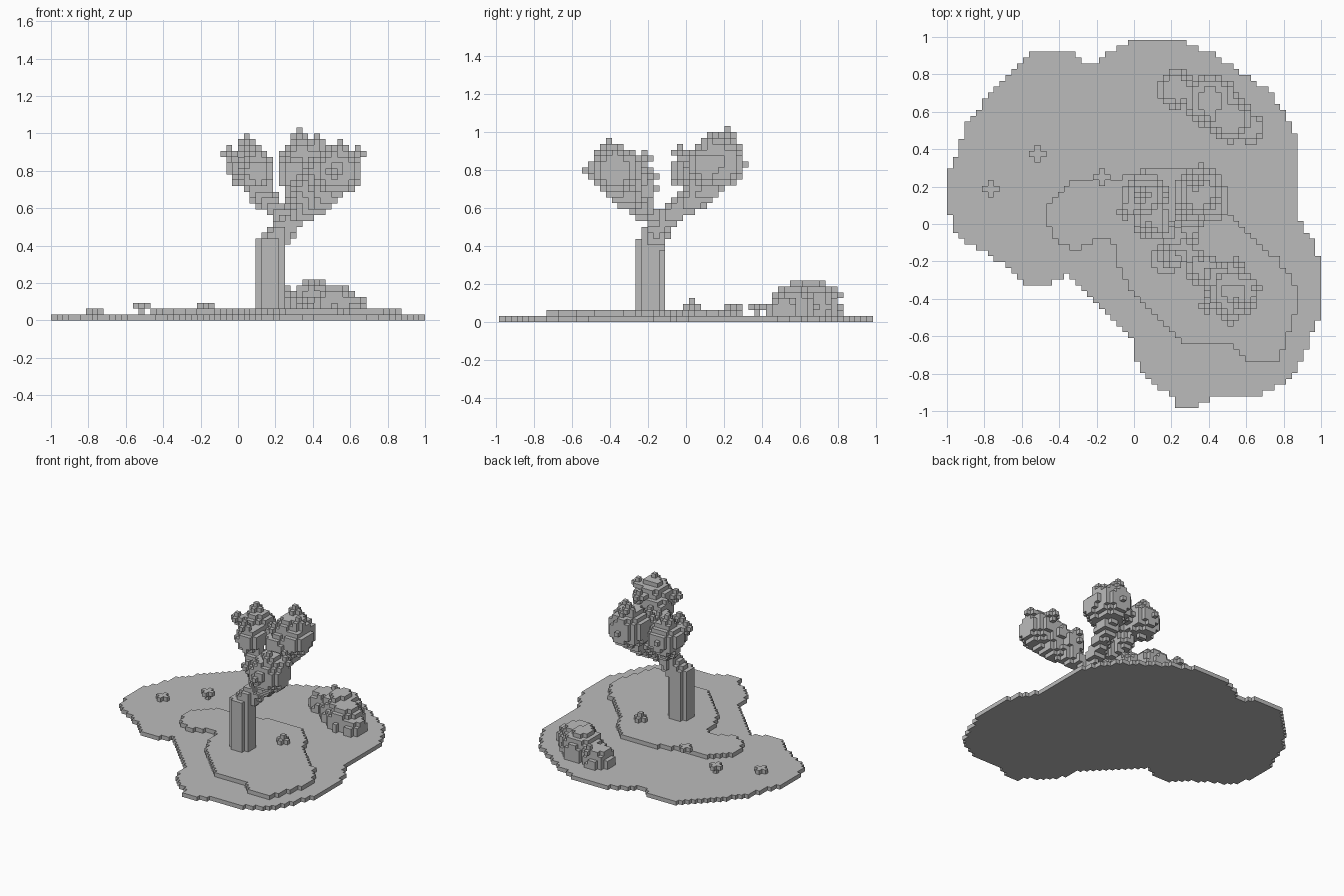
import bpy, bmesh, math
from mathutils import Vector
from mathutils.geometry import intersect_point_line

cube = bpy.data.objects.get("Cube")
if cube:
    bpy.data.objects.remove(cube)

V = 1 / 32                                  # edge of one block
ORIGIN = Vector((-1, -63 / 64, 0))          # corner of the block grid

grey = bpy.data.materials.new("plain_grey")
grey.use_nodes = True
tone = (0.5, 0.5, 0.5, 1)
grey.diffuse_color = tone
grey.node_tree.nodes["Principled BSDF"].inputs["Base Color"].default_value = tone


def cell(p):
    return tuple(math.floor(c / V) for c in Vector(p) - ORIGIN)


def centre(c):
    return ORIGIN + Vector([n + 0.5 for n in c]) * V


def cells_in(low, high, test):
    """All grid cells in a box whose centre passes the test."""
    a, b = cell(low), cell(high)
    return {(i, j, k)
            for i in range(a[0], b[0] + 1)
            for j in range(a[1], b[1] + 1)
            for k in range(max(a[2], 0), b[2] + 1)
            if test(centre((i, j, k)))}


def blob(p, r, rz=None):
    p, size = Vector(p), Vector((r, r, rz or r))
    return cells_in(p - size, p + size,
                    lambda q: sum(((q[n] - p[n]) / size[n]) ** 2 for n in range(3)) <= 1)


def limb(a, b, ra, rb):
    """A tapering round stroke between two points."""
    a, b = Vector(a), Vector(b)
    pad = Vector((ra, ra, ra))
    low = Vector(map(min, a, b)) - pad
    high = Vector(map(max, a, b)) + pad

    def inside(q):
        t = min(max(intersect_point_line(q, a, b)[1], 0), 1)
        return (q - a.lerp(b, t)).length <= ra + (rb - ra) * t
    return cells_in(low, high, inside)


def plus(p, solid=True):
    """A cross of blocks, with arms up and down when solid."""
    i, j, k = cell(p)
    out = {(i, j, k), (i + 1, j, k), (i - 1, j, k), (i, j + 1, k), (i, j - 1, k)}
    return out | {(i, j, k + 1), (i, j, k - 1)} if solid else out


def slab(outline, layer):
    """One layer of blocks inside a closed outline."""
    def inside(q):
        hit = False
        for (x1, y1), (x2, y2) in zip(outline, outline[1:] + outline[:1]):
            if (y1 > q.y) != (y2 > q.y) and q.x < x1 + (q.y - y1) * (x2 - x1) / (y2 - y1):
                hit = not hit
        return hit
    z = (layer + 0.5) * V
    return cells_in((-1, -1, z), (1, 1, z), inside)


def build(name, cells, merge=False):
    """Make a mesh from the exposed sides of a set of cells."""
    bm = bmesh.new()
    corners = {}

    def vert(c):
        if c not in corners:
            corners[c] = bm.verts.new(ORIGIN + Vector(c) * V)
        return corners[c]

    for c in sorted(cells):
        for axis in range(3):
            for side in (0, 1):
                near = list(c)
                near[axis] += 2 * side - 1
                if tuple(near) in cells:
                    continue
                u, w = (axis + 1) % 3, (axis + 2) % 3
                ring = []
                for du, dw in ((0, 0), (1, 0), (1, 1), (0, 1)):
                    p = list(c)
                    p[axis] += side
                    p[u] += du
                    p[w] += dw
                    ring.append(vert(tuple(p)))
                bm.faces.new(ring if side else ring[::-1])
    if merge:
        bmesh.ops.dissolve_limit(bm, angle_limit=0.01, verts=bm.verts, edges=bm.edges)
    mesh = bpy.data.meshes.new(name)
    bm.to_mesh(mesh)
    bm.free()
    mesh.materials.append(grey)
    bpy.context.collection.objects.link(bpy.data.objects.new(name, mesh))


# Ground plate and raised mound
ground = [(-.54, .93), (-.32, .93), (-.25, .84), (-.12, .92), (0, .99), (.21, .99),
          (.43, .91), (.73, .7), (.87, .48), (.88, .03), (.95, -.08), (1, -.22),
          (1, -.47), (.9, -.73), (.8, -.86), (.65, -.92), (.37, -.94), (.35, -.99),
          (.25, -.99), (.17, -.9), (.03, -.8), (0, -.64), (-.18, -.45), (-.36, -.26),
          (-.45, -.33), (-.57, -.33), (-.72, -.2), (-.94, -.07), (-1, .07), (-1, .25),
          (-.88, .56), (-.72, .76)]
mound = [(-.47, .08), (-.37, .21), (-.2, .25), (-.05, .25), (.1, .3), (.35, .28),
         (.47, .15), (.51, .05), (.67, -.1), (.78, -.2), (.87, -.35), (.87, -.47),
         (.8, -.64), (.79, -.73), (.6, -.73), (.53, -.65), (.25, -.63), (.12, -.5),
         (-.03, -.35), (-.09, -.2), (-.09, -.1), (-.2, -.08), (-.28, -.13),
         (-.4, -.12), (-.47, 0)]
build("ground", slab(ground, 0), True)
build("mound", slab(mound, 1), True)

# Trunk, bending into three limbs
base = Vector((.172, -.187, 0))
trunk = cells_in((.1, -.26, 2.5 * V), (.24, -.12, .42),
                 lambda q: (q - base).xy.length < .08)
fork = (.27, -.14, .52)
trunk |= limb((.18, -.18, .4), fork, .075, .06)
for tip, r in (((.12, .04, .68), .06), ((.34, .12, .7), .07), ((.48, -.33, .68), .075)):
    trunk |= limb(fork, tip, .045, r)
build("trunk_and_limbs", trunk)

# Leaf crowns, each a group of blobs with knobs on the outside
crowns = {
    "crown_right": ([((.06, .15, .82), .12), ((.1, .02, .79), .1)],
                    [(.04, .15, .94), (-.05, .06, .89), (.08, -.02, .9), (.05, .26, .83)]),
    "crown_back": ([((.35, .17, .84), .14), ((.3, .06, .78), .09), ((.41, .11, .82), .1)],
                   [(.33, .21, .99), (.41, .12, .95), (.35, .28, .82), (.27, .06, .88)]),
    "crown_left": ([((.53, -.37, .8), .135), ((.37, -.24, .7), .085), ((.46, -.31, .76), .1)],
                   [(.55, -.41, .91), (.64, -.34, .88), (.51, -.5, .8), (.4, -.44, .84),
                    (.56, -.22, .85), (.35, -.19, .77)]),
}
for name, (blobs, knobs) in crowns.items():
    leaves = set()
    for p, r in blobs:
        leaves |= blob(p, r)
    for p in knobs:
        leaves |= plus(p)
    build(name, leaves)

# Bush on the ground
bush = set()
for p, r, rz in (((.23, .72, .06), .1, .11), ((.41, .66, .07), .14, .155),
                 ((.52, .56, .06), .125, .14), ((.62, .51, .05), .08, .09)):
    bush |= blob(p, r, rz)
bush |= plus((.25, .78, .14)) | plus((.42, .55, .17))
build("bush", {c for c in bush if c[2] > 0})

# Small cross-shaped flowers
flowers = ((-.77, .19, 1, 1), (-.52, .38, 1, 2), (-.17, .25, 2, 2), (.36, .03, 2, 2))
for n, (x, y, foot, head) in enumerate(flowers):
    cells = plus((x, y, (head + .5) * V), False)
    i, j, _ = cell((x, y, 0))
    cells |= {(i, j, k) for k in range(foot, head)}
    if n == 3:
        cells.add((i, j, head + 1))
    build("flower_%d" % (n + 1), cells)
